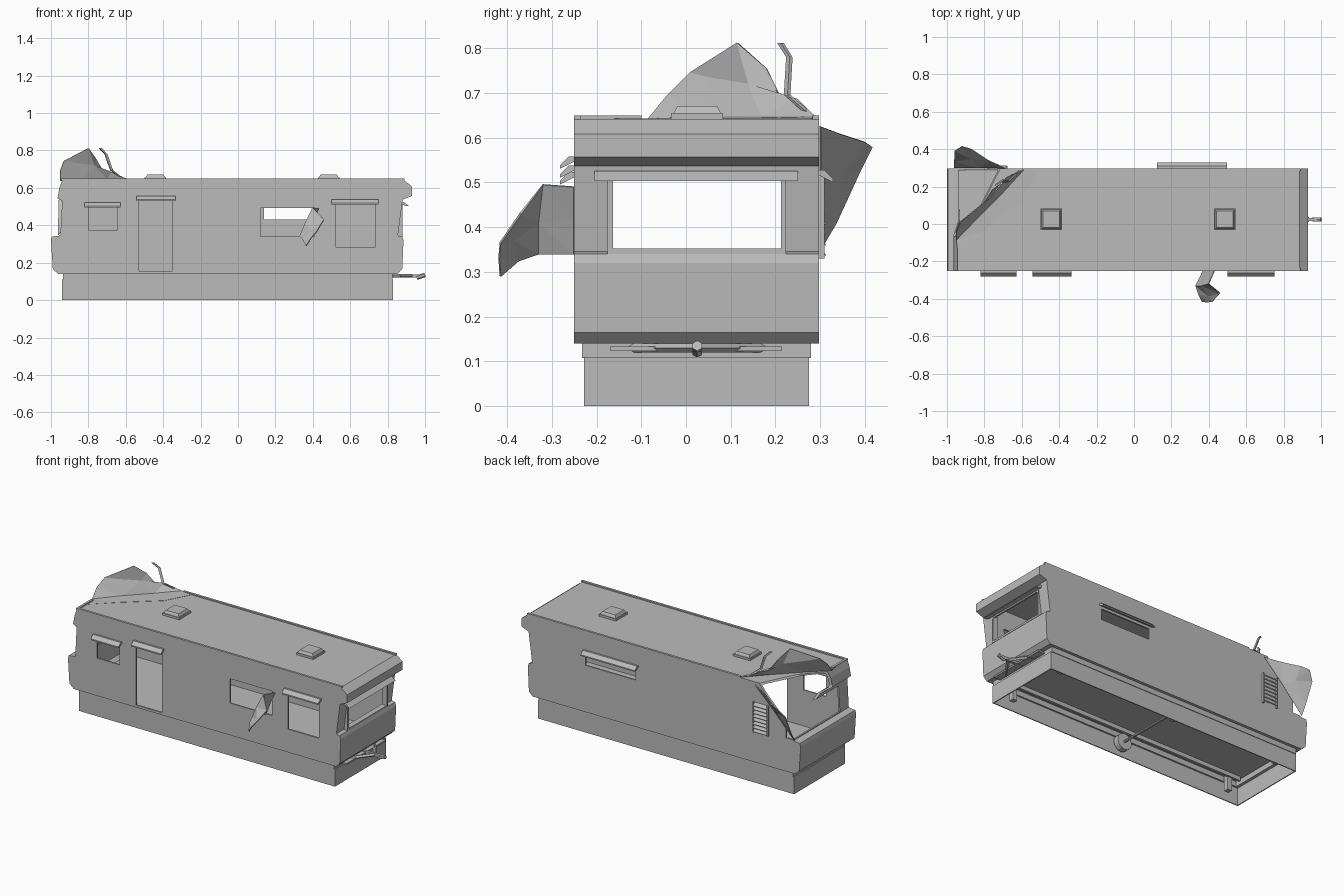
import bpy, bmesh, math
from mathutils import Vector, Matrix

cube = bpy.data.objects.get("Cube")
if cube:
    bpy.data.objects.remove(cube, do_unlink=True)

metal = bpy.data.materials.new("weathered grey")
metal.use_nodes = True
GREY = (0.5, 0.5, 0.5, 1)
metal.diffuse_color = GREY
metal.node_tree.nodes["Principled BSDF"].inputs["Base Color"].default_value = GREY

FRONT, BACK, MID = -0.25, 0.297, 0.025


def finish(name, bm):
    bmesh.ops.recalc_face_normals(bm, faces=bm.faces)
    mesh = bpy.data.meshes.new(name)
    bm.to_mesh(mesh)
    bm.free()
    obj = bpy.data.objects.new(name, mesh)
    bpy.context.collection.objects.link(obj)
    mesh.materials.append(metal)
    return obj


def box(name, x, y, z):
    """Box from (low, high) ranges."""
    bm = bmesh.new()
    bmesh.ops.create_cube(bm, size=1)
    for v in bm.verts:
        v.co = [r[0] + (c + 0.5) * (r[1] - r[0]) for r, c in zip((x, y, z), v.co)]
    return finish(name, bm)


def prism(name, profile, axis, low, high):
    """Extrude a 2D profile along x or y."""
    def place(p, d):
        return (d, p[0], p[1]) if axis == "x" else (p[0], d, p[1])
    bm = bmesh.new()
    face = bm.faces.new([bm.verts.new(place(p, low)) for p in profile])
    new = bmesh.ops.extrude_face_region(bm, geom=[face])["geom"]
    shift = Vector(place((0, 0), high - low))
    bmesh.ops.translate(bm, vec=shift, verts=[v for v in new if isinstance(v, bmesh.types.BMVert)])
    return finish(name, bm)


def rod(name, a, b, radius, sides=8):
    a, b = Vector(a), Vector(b)
    bm = bmesh.new()
    turn = (b - a).to_track_quat("Z", "Y").to_matrix().to_4x4()
    bmesh.ops.create_cone(bm, cap_ends=True, segments=sides, radius1=radius, radius2=radius,
                          depth=(b - a).length, matrix=Matrix.Translation((a + b) / 2) @ turn)
    return finish(name, bm)


def sheet(name, rows, thickness=0.005):
    """Bent sheet metal through rows of points."""
    bm = bmesh.new()
    grid = [[bm.verts.new(p) for p in row] for row in rows]
    for r0, r1 in zip(grid, grid[1:]):
        for i in range(len(r0) - 1):
            bm.faces.new((r0[i], r0[i + 1], r1[i + 1], r1[i]))
    bmesh.ops.triangulate(bm, faces=bm.faces)
    obj = finish(name, bm)
    mod = obj.modifiers.new("thickness", "SOLIDIFY")
    mod.thickness, mod.offset = thickness, 0
    return obj


# Hollow body shell with bulged ends
side_profile = [(0.853, 0.14), (0.878, 0.165), (0.885, 0.32), (0.878, 0.34), (0.855, 0.345),
                (0.88, 0.537), (0.93, 0.557), (0.93, 0.608), (0.885, 0.642),
                (-0.94, 0.642), (-0.955, 0.6), (-0.965, 0.545), (-0.94, 0.53),
                (-0.95, 0.345), (-0.995, 0.34), (-1.0, 0.32), (-0.99, 0.165), (-0.96, 0.14)]
body = prism("body_shell", side_profile, "y", FRONT, BACK)
wall = body.modifiers.new("wall", "SOLIDIFY")
wall.thickness, wall.offset, wall.use_even_offset = 0.01, -1, True

# Openings: door, side windows, end windows, torn corner
front_cut, back_cut = (-0.3, -0.2), (0.25, 0.35)
cutters = [
    box("door_cut", (-0.53, -0.35), front_cut, (0.155, 0.53)),
    box("small_window_cut", (-0.8, -0.645), front_cut, (0.375, 0.5)),
    box("large_window_cut", (0.52, 0.735), front_cut, (0.285, 0.515)),
    box("torn_window_cut", (0.12, 0.41), front_cut, (0.34, 0.492)),
    box("back_window_cut", (0.14, 0.485), back_cut, (0.432, 0.5)),
    box("hitch_end_window_cut", (0.8, 1.0), (-0.163, 0.212), (0.352, 0.503)),
    box("far_end_window_cut", (-1.1, -0.9), (-0.163, 0.35), (0.35, 0.51)),
]
bm = bmesh.new()
for p in [(-1.05, -0.2, 0.8), (-0.57, 0.35, 0.8), (-1.05, 0.35, 0.8), (-1.05, -0.16, 0.5),
          (-0.72, 0.35, 0.6), (-0.97, 0.35, 0.35), (-1.05, 0.35, 0.35), (-1.05, 0.2, 0.36)]:
    bm.verts.new(p)
bmesh.ops.convex_hull(bm, input=bm.verts)
cutters.append(finish("torn_corner_cut", bm))
for c in cutters:
    c.hide_render = True
    mod = body.modifiers.new(c.name, "BOOLEAN")
    mod.object, mod.operation, mod.solver = c, "DIFFERENCE", "EXACT"
bpy.context.view_layer.update()
cut_mesh = bpy.data.meshes.new_from_object(body.evaluated_get(bpy.context.evaluated_depsgraph_get()))
body.modifiers.clear()
body.data = cut_mesh
for c in cutters:
    bpy.data.objects.remove(c, do_unlink=True)

# Awnings: sloped hoods over the openings
def awning(name, x0, x1, z, wall_y, out):
    pts = [(0, 0.028), (0.012, 0.028), (0.032, 0.008), (0.032, 0), (0.024, 0.004), (0, 0.016)]
    prism(name, [(wall_y + out * a, z + b) for a, b in pts], "x", x0, x1)

awning("small_window_awning", -0.82, -0.628, 0.495, FRONT, -1)
awning("door_awning", -0.542, -0.335, 0.53, FRONT, -1)
awning("large_window_awning", 0.5, 0.752, 0.51, FRONT, -1)
awning("back_window_awning", 0.122, 0.498, 0.5, BACK, 1)
prism("hitch_end_awning", [(0.865, 0.525), (0.885, 0.525), (0.915, 0.503), (0.9, 0.503), (0.865, 0.515)],
      "y", -0.205, 0.25)

# Frame round the end window
for name, y, z in [("left", (0.212, 0.224), (0.34, 0.515)), ("right", (-0.175, -0.163), (0.34, 0.515)),
                   ("sill", (-0.175, 0.224), (0.34, 0.352))]:
    box("end_window_frame_" + name, (0.85, 0.88), y, z)

# Louvred side vent
for x in (-0.782, -0.684):
    box("vent_frame", (x, x + 0.008), (BACK, BACK + 0.012), (0.33, 0.52))
for i in range(8):
    z = 0.335 + i * 0.023
    prism("vent_slat", [(BACK, z + 0.02), (BACK + 0.016, z + 0.003), (BACK + 0.016, z), (BACK, z + 0.012)],
          "x", -0.775, -0.683)

# Roof edging and roof hatches
box("front_roof_trim", (-0.94, 0.89), (FRONT, FRONT + 0.014), (0.64, 0.649))
box("back_roof_trim", (-0.58, 0.89), (BACK - 0.014, BACK), (0.64, 0.649))
box("far_end_roof_trim", (-0.945, -0.93), (FRONT, -0.1), (0.64, 0.649))
for x in (-0.442, 0.485):
    box("hatch_base", (x - 0.058, x + 0.058), (MID - 0.058, MID + 0.058), (0.64, 0.655))
    bm = bmesh.new()
    bmesh.ops.create_cone(bm, cap_ends=True, segments=4, radius1=0.075, radius2=0.062, depth=0.016,
                          matrix=Matrix.Translation((x, MID, 0.663)) @ Matrix.Rotation(math.pi / 4, 4, "Z"))
    finish("hatch_lid", bm)

# Peeled roof, wall and window sheets
sheet("peeled_roof", [
    [(-0.95, -0.085, 0.64), (-0.83, 0.04, 0.645), (-0.7, 0.17, 0.645), (-0.59, 0.29, 0.645)],
    [(-0.95, -0.04, 0.695), (-0.88, 0.05, 0.735), (-0.77, 0.14, 0.72), (-0.68, 0.25, 0.685)],
    [(-0.93, 0.01, 0.745), (-0.8, 0.115, 0.812), (-0.76, 0.18, 0.755), (-0.72, 0.21, 0.69)]])
sheet("peeled_roof_base", [
    [(-0.95, -0.085, 0.64), (-0.83, 0.04, 0.645), (-0.7, 0.17, 0.645), (-0.59, 0.29, 0.645)],
    [(-0.94, -0.17, 0.64), (-0.8, -0.04, 0.641), (-0.6, 0.13, 0.641), (-0.52, 0.28, 0.641)]])
sheet("peeled_wall", [
    [(-0.69, 0.3, 0.625), (-0.82, 0.3, 0.5), (-0.96, 0.3, 0.35)],
    [(-0.78, 0.34, 0.61), (-0.87, 0.35, 0.52), (-0.96, 0.335, 0.41)],
    [(-0.87, 0.4, 0.59), (-0.92, 0.415, 0.58), (-0.96, 0.39, 0.53)]])
sheet("torn_window_skin", [
    [(0.43, -0.25, 0.49), (0.4, -0.25, 0.42), (0.37, -0.25, 0.34)],
    [(0.4, -0.32, 0.495), (0.36, -0.33, 0.41), (0.33, -0.33, 0.34)],
    [(0.46, -0.37, 0.43), (0.4, -0.385, 0.37), (0.345, -0.375, 0.325)],
    [(0.42, -0.415, 0.365), (0.39, -0.418, 0.33), (0.365, -0.415, 0.29)]])
strip = [(-0.61, 0.285, 0.648), (-0.67, 0.23, 0.695), (-0.7, 0.235, 0.78), (-0.73, 0.215, 0.812)]
sheet("bent_trim", [[p, (p[0] - 0.012, p[1] - 0.008, p[2])] for p in strip], 0.008)

# Open skirt round the base
sx, sy = (-0.94, 0.83), (-0.228, 0.275)
for y in (sy[0], sy[1] - 0.006):
    box("skirt_side", sx, (y, y + 0.006), (0, 0.11))
for x in (sx[0], sx[1] - 0.006):
    box("skirt_end", (x, x + 0.006), sy, (0, 0.11))

# Chassis frame, axle, wheels and corner jacks
for y in (-0.232, 0.259):
    box("chassis_edge", (-0.935, 0.825), (y, y + 0.02), (0.108, 0.141))
for x in (-0.935, 0.805):
    box("chassis_end", (x, x + 0.02), (-0.232, 0.279), (0.108, 0.141))
for y in (-0.17, 0.2):
    box("chassis_rail", (-0.9, 0.82), (y, y + 0.015), (0.115, 0.141))
rod("axle", (-0.08, -0.2, 0.07), (-0.08, 0.25, 0.07), 0.008)
for y in (-0.21, 0.225):
    rod("wheel", (-0.08, y, 0.07), (-0.08, y + 0.035, 0.07), 0.05, 14)
for x in (-0.83, 0.72):
    for y in (-0.18, 0.225):
        box("corner_jack", (x - 0.015, x + 0.015), (y - 0.015, y + 0.015), (0.035, 0.14))

# Tow hitch
for y in (-0.15, 0.2):
    rod("hitch_arm", (0.8, y, 0.13), (0.93, MID, 0.13), 0.01, 4)
box("hitch_tongue", (0.8, 0.995), (MID - 0.008, MID + 0.008), (0.122, 0.138))
rod("hitch_coupler", (0.955, MID, 0.12), (1.0, MID, 0.135), 0.012, 6)
box("hitch_plate", (0.82, 0.87), (-0.17, 0.215), (0.123, 0.133))
